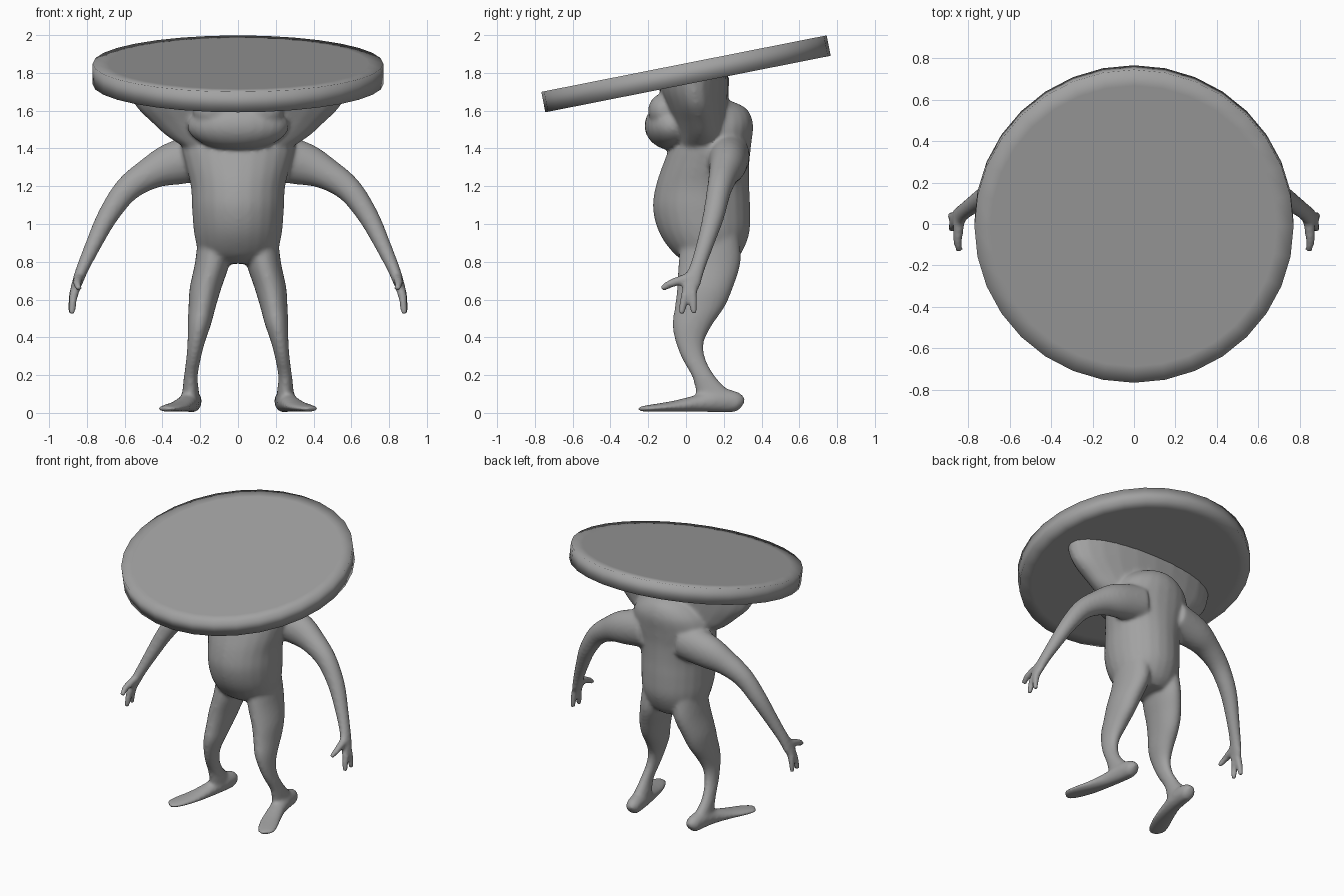
import bpy, bmesh, math
from mathutils import Vector, Matrix

if "Cube" in bpy.data.objects:
    bpy.data.objects.remove(bpy.data.objects["Cube"])

grey = bpy.data.materials.new("plain grey")
grey.use_nodes = True
GREY = (0.36, 0.36, 0.36, 1)
grey.diffuse_color = GREY
grey.node_tree.nodes["Principled BSDF"].inputs["Base Color"].default_value = GREY


def spline(rows, steps=4):
    """Pass a smooth curve through rows of numbers."""
    out = []
    for i in range(len(rows) - 1):
        a, b, c, d = (rows[min(max(i + k, 0), len(rows) - 1)] for k in (-1, 0, 1, 2))
        for s in range(steps):
            t = s / steps
            out.append([q + 0.5 * t * (r - p + t * (2*p - 5*q + 4*r - u + t * (3*q - p - 3*r + u)))
                        for p, q, r, u in zip(a, b, c, d)])
    return out + [list(rows[-1])]


def loft(bm, rows, ref=(0, 1, 0), axis=None, sides=24, smooth=True):
    """Skin elliptical rings; each row is x, y, z, side radius, other radius."""
    rows = spline(rows) if smooth else rows
    pts = [Vector(r[:3]) for r in rows]
    rings = []
    for i, r in enumerate(rows):
        t = Vector(axis) if axis else (pts[min(i + 1, len(pts) - 1)] - pts[max(i - 1, 0)]).normalized()
        u = Vector(ref).cross(t).normalized()
        v = t.cross(u)
        angles = [2 * math.pi * k / sides for k in range(sides)]
        rings.append([bm.verts.new(pts[i] + u * r[3] * math.cos(a) + v * r[4] * math.sin(a))
                      for a in angles])
    for lo, hi in zip(rings, rings[1:]):
        for k in range(sides):
            n = (k + 1) % sides
            bm.faces.new((lo[k], lo[n], hi[n], hi[k]))
    bm.faces.new(rings[0][::-1])
    bm.faces.new(rings[-1])


def stack(bm, rows):
    """Level rings given as z, front y, back y, half width."""
    loft(bm, [(0, (f + b) / 2, z, w, (b - f) / 2) for z, f, b, w in rows], axis=(0, 0, 1))


def ball(bm, centre, radii):
    bmesh.ops.create_uvsphere(bm, u_segments=24, v_segments=16, radius=1,
                              matrix=Matrix.Translation(centre) @ Matrix.Diagonal((*radii, 1)))


def finish(bm, name):
    bmesh.ops.recalc_face_normals(bm, faces=bm.faces)
    mesh = bpy.data.meshes.new(name)
    bm.to_mesh(mesh)
    bm.free()
    mesh.materials.append(grey)
    mesh.shade_smooth()
    ob = bpy.data.objects.new(name, mesh)
    bpy.context.collection.objects.link(ob)
    return ob


bm = bmesh.new()

# Torso with a round belly and hunched shoulders
stack(bm, [(0.79, 0.02, 0.24, 0.12), (0.84, -0.06, 0.29, 0.2), (0.95, -0.14, 0.335, 0.232),
           (1.08, -0.175, 0.34, 0.243), (1.2, -0.16, 0.335, 0.25), (1.32, -0.12, 0.335, 0.28),
           (1.42, -0.08, 0.345, 0.3), (1.53, -0.04, 0.355, 0.26), (1.61, 0.0, 0.32, 0.17),
           (1.65, 0.05, 0.24, 0.08)])

# Head flaring out to the disc, with a bulging face
stack(bm, [(1.38, -0.06, 0.2, 0.24), (1.46, -0.06, 0.22, 0.37), (1.54, -0.08, 0.22, 0.46),
           (1.62, -0.11, 0.22, 0.54), (1.7, -0.14, 0.225, 0.575), (1.79, -0.15, 0.23, 0.59)])
ball(bm, (0, -0.07, 1.52), (0.27, 0.15, 0.13))
for side in (-1, 1):
    ball(bm, (side * 0.13, -0.12, 1.6), (0.11, 0.08, 0.09))

# Left limbs, then mirrored
limbs = bmesh.new()
loft(limbs, [(0.15, 0.22, 1.36, 0.13, 0.12), (0.34, 0.22, 1.32, 0.115, 0.1),
             (0.47, 0.2, 1.265, 0.085, 0.08), (0.59, 0.175, 1.18, 0.068, 0.065),
             (0.69, 0.145, 1.04, 0.055, 0.057), (0.765, 0.1, 0.89, 0.043, 0.046),
             (0.82, 0.06, 0.77, 0.034, 0.042), (0.85, 0.03, 0.69, 0.028, 0.05),
             (0.865, 0.02, 0.64, 0.02, 0.035)])
for tip in ((0.84, -0.13, 0.655), (0.878, -0.025, 0.52), (0.885, 0.04, 0.525)):
    root = Vector((0.84, 0.03, 0.72))
    mid = root.lerp(Vector(tip), 0.5) + Vector((0.01, (tip[1] - 0.03) * 0.15, 0))
    loft(limbs, [(*root, 0.03, 0.03), (*mid, 0.024, 0.024), (*tip, 0.018, 0.018)],
         ref=(1, 0, 0), sides=10)
loft(limbs, [(0.12, 0.13, 0.95, 0.09, 0.15), (0.135, 0.125, 0.8, 0.092, 0.165),
             (0.172, 0.1, 0.66, 0.084, 0.148), (0.19, 0.072, 0.56, 0.072, 0.132),
             (0.204, 0.035, 0.47, 0.062, 0.107), (0.22, 0.02, 0.38, 0.047, 0.077),
             (0.235, 0.04, 0.29, 0.039, 0.063), (0.25, 0.095, 0.19, 0.037, 0.063),
             (0.25, 0.15, 0.1, 0.045, 0.095), (0.25, 0.17, 0.05, 0.04, 0.1)], axis=(0, 0, 1))
loft(limbs, [(0.235, 0.3, 0.045, 0.025, 0.027), (0.24, 0.27, 0.057, 0.048, 0.053),
             (0.25, 0.18, 0.066, 0.054, 0.063), (0.27, 0.07, 0.052, 0.055, 0.047),
             (0.31, -0.06, 0.036, 0.064, 0.03), (0.355, -0.17, 0.027, 0.066, 0.02),
             (0.38, -0.225, 0.023, 0.05, 0.015), (0.39, -0.24, 0.023, 0.03, 0.01)], ref=(0, 0, 1))
copy = limbs.copy()
bmesh.ops.scale(copy, vec=(-1, 1, 1), verts=copy.verts)
for part in (limbs, copy):
    scratch = bpy.data.meshes.new("scratch")
    bmesh.ops.recalc_face_normals(part, faces=part.faces)
    part.to_mesh(scratch)
    part.free()
    bm.from_mesh(scratch)
    bpy.data.meshes.remove(scratch)

# Fuse the parts into one soft skin
body = finish(bm, "body")
skin = body.modifiers.new("fuse", "REMESH")
skin.mode = "VOXEL"
skin.voxel_size = 0.011
skin.use_smooth_shade = True
soften = body.modifiers.new("soften", "CORRECTIVE_SMOOTH")
body.modifiers.remove(soften)
soften = body.modifiers.new("soften", "LAPLACIANSMOOTH")
soften.iterations = 3
soften.lambda_factor = 0.4
relax = body.modifiers.new("relax", "SMOOTH")
relax.factor = 0.5
relax.iterations = 8

# Tilted disc carried on the head
bm = bmesh.new()
loft(bm, [(0, 0, z, r, r) for z, r in ((-0.055, 0.69), (-0.055, 0.77), (0.055, 0.77), (0.055, 0.69))],
     axis=(0, 0, 1), sides=32, smooth=False)
disc = finish(bm, "head_disc")
disc.location = (0, 0, 1.795)
disc.rotation_euler = (math.radians(11.2), 0, 0)
